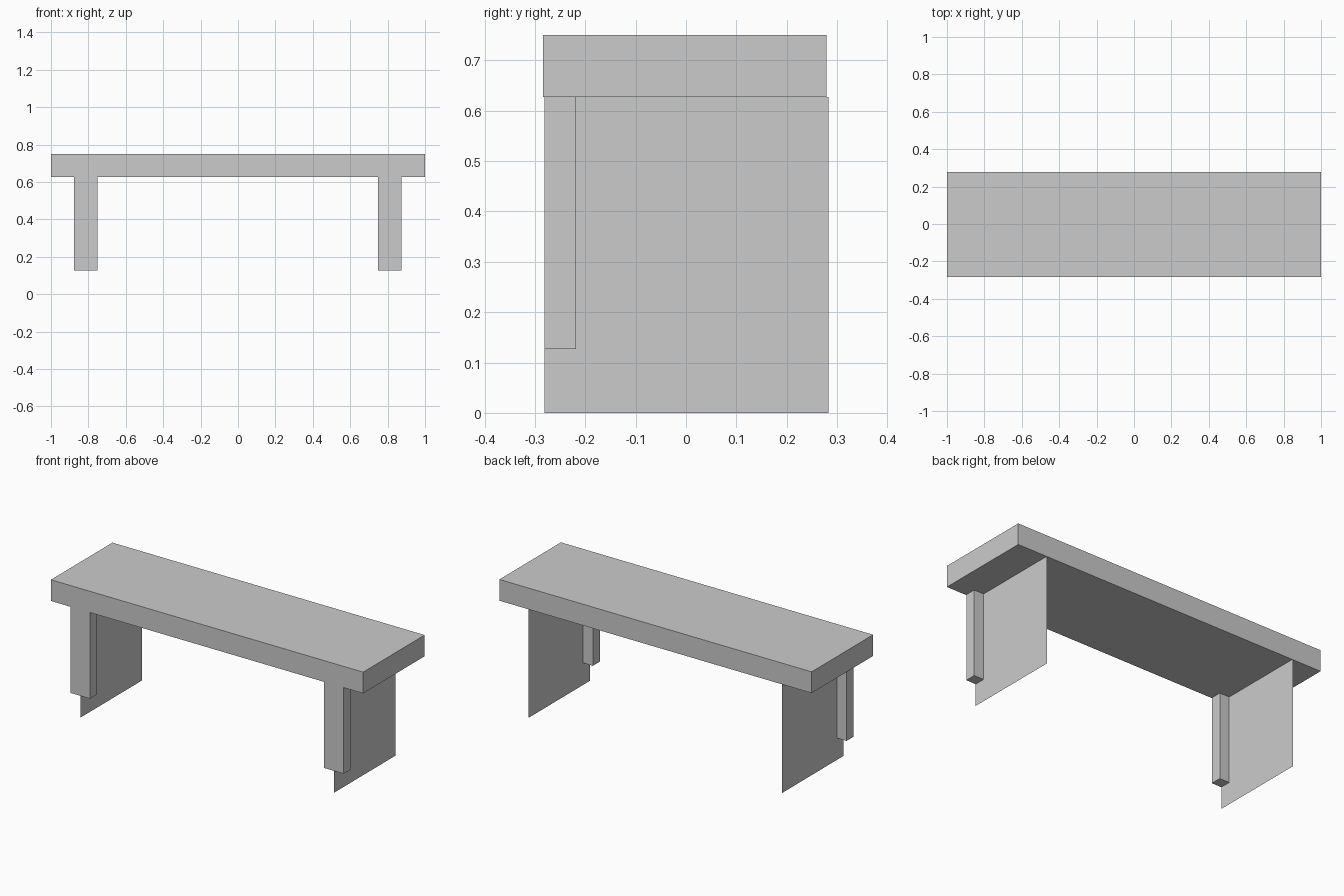
import bpy

if "Cube" in bpy.data.objects:
    bpy.data.objects.remove(bpy.data.objects["Cube"])


def mesh_object(name, verts, faces):
    mesh = bpy.data.meshes.new(name)
    mesh.from_pydata(verts, [], faces)
    obj = bpy.data.objects.new(name, mesh)
    bpy.context.collection.objects.link(obj)
    return obj


def box(name, lo, hi):
    verts = [(x, y, z) for x in (lo[0], hi[0]) for y in (lo[1], hi[1]) for z in (lo[2], hi[2])]
    faces = [(0, 1, 3, 2), (4, 6, 7, 5), (0, 4, 5, 1), (2, 3, 7, 6), (0, 2, 6, 4), (1, 5, 7, 3)]
    return mesh_object(name, verts, faces)


SEAT_BOTTOM = 0.627
FRONT = -0.281

# Seat slab
box("seat", (-1, -0.2835, SEAT_BOTTOM), (1, 0.279, 0.75))

for side, x in (("left", -0.8135), ("right", 0.8115)):
    # Short front post, stopping above the floor
    box(f"{side}_front_post", (x - 0.0625, FRONT, 0.127), (x + 0.0625, -0.2185, SEAT_BOTTOM))
    # Paper-thin support panel down to the floor, centred on the post
    mesh_object(f"{side}_support_panel",
                [(x, FRONT, 0), (x, 0.2825, 0), (x, 0.2825, SEAT_BOTTOM), (x, FRONT, SEAT_BOTTOM)],
                [(0, 1, 2, 3)])
